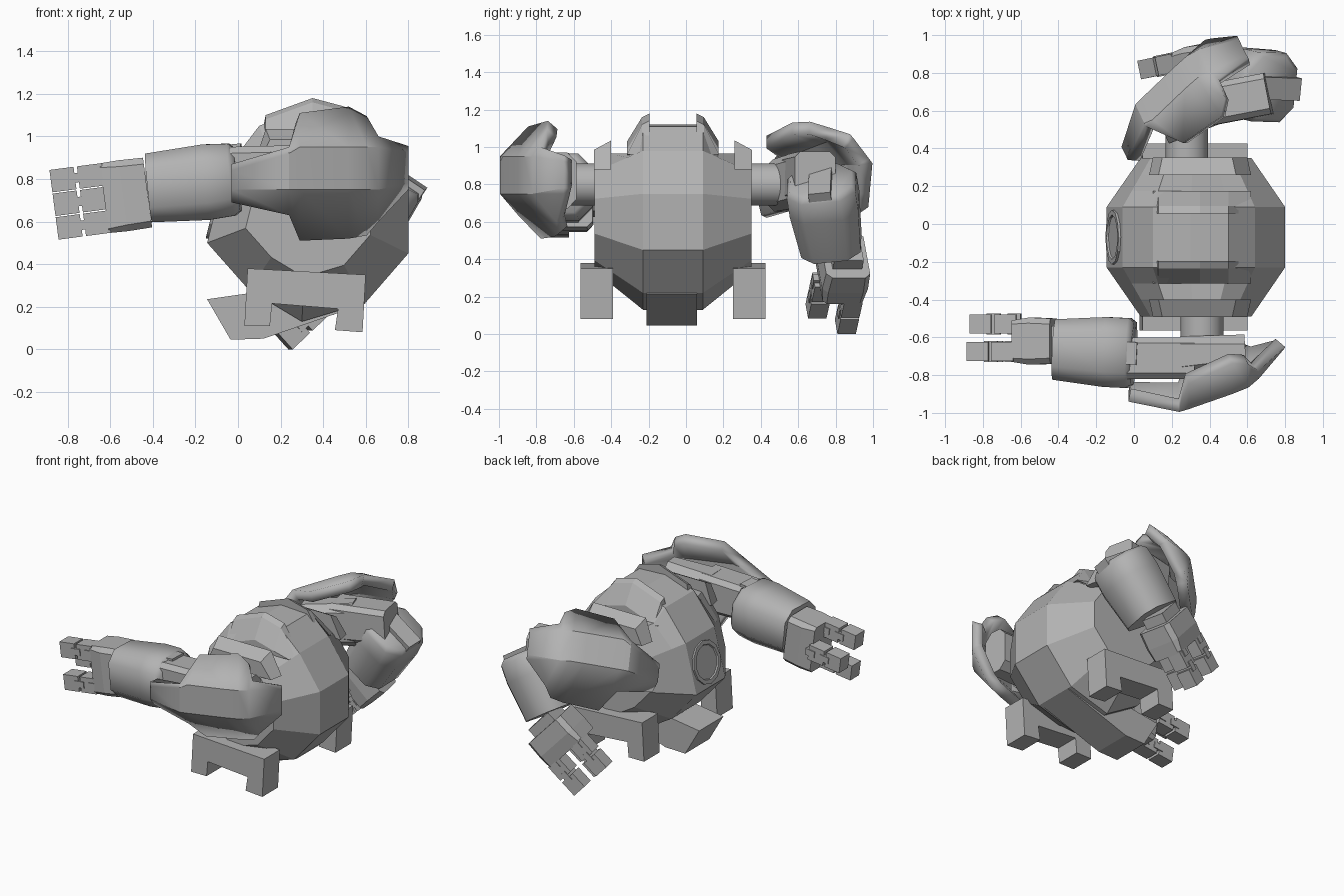
import bpy, bmesh, math
from mathutils import Matrix, Vector

cube = bpy.data.objects.get("Cube")
if cube:
    bpy.data.objects.remove(cube, do_unlink=True)

grey = bpy.data.materials.new("plain_grey")
grey.use_nodes = True
grey.diffuse_color = (0.45, 0.45, 0.45, 1)
grey.node_tree.nodes["Principled BSDF"].inputs["Base Color"].default_value = grey.diffuse_color

MID = -0.07  # side-to-side centre of the body


def finish(bm, name, smooth=0, recalc=True):
    """Turn the mesh into an object; smooth is the sharp-edge angle, 0 for flat."""
    if recalc:
        bmesh.ops.recalc_face_normals(bm, faces=bm.faces)
    mesh = bpy.data.meshes.new(name)
    bm.to_mesh(mesh)
    bm.free()
    mesh.materials.append(grey)
    obj = bpy.data.objects.new(name, mesh)
    bpy.context.collection.objects.link(obj)
    if smooth:
        bpy.ops.object.select_all(action='DESELECT')
        obj.select_set(True)
        bpy.context.view_layer.objects.active = obj
        bpy.ops.object.shade_smooth_by_angle(angle=math.radians(smooth))
    return obj


def loft(name, rings, matrix=Matrix(), smooth=0):
    """Skin a list of equal-length point rings and cap both ends."""
    bm = bmesh.new()
    rows = [[bm.verts.new(matrix @ Vector(p)) for p in ring] for ring in rings]
    n = len(rows[0])
    for a, b in zip(rows, rows[1:]):
        for i in range(n):
            j = (i + 1) % n
            bm.faces.new((a[i], a[j], b[j], b[i]))
    bm.faces.new(rows[0])
    bm.faces.new(rows[-1])
    return finish(bm, name, smooth)


def prism(name, profile, y0, y1):
    return loft(name, [[(x, y, z) for x, z in profile] for y in (y0, y1)])


def box(name, lo, hi, matrix=Matrix()):
    ring = lambda x: [(x, lo[1], lo[2]), (x, hi[1], lo[2]), (x, hi[1], hi[2]), (x, lo[1], hi[2])]
    return loft(name, [ring(lo[0]), ring(hi[0])], matrix)


def frame(origin, along, side):
    x = Vector(along).normalized()
    z = x.cross(Vector(side)).normalized()
    y = z.cross(x)
    m = Matrix((x, y, z)).transposed().to_4x4()
    m.translation = origin
    return m


def chamfered(x, hy, hz, c):
    """Rectangle with cut corners, across the local x axis."""
    pts = []
    for sy, sz, flip in ((1, 1, 0), (-1, 1, 1), (-1, -1, 0), (1, -1, 1)):
        pair = [(x, sy * hy, sz * (hz - c)), (x, sy * (hy - c), sz * hz)]
        pts += pair[::-1] if flip else pair
    return pts


# Torso: one faceted profile swept sideways, narrowing to each flank
hull = [(-.145, .5), (-.1, .68), (-.06, .84), (.1, 1.05), (.3, 1.12), (.5, 1.11),
        (.64, .98), (.8, .75), (.8, .45), (.6, .22), (.3, .13), (.05, .28)]


def hull_ring(d):
    s = 1 if abs(d) <= .16 else 1 - .38 * (abs(d) - .16) / .26
    top = .965 if .2 < abs(d) < .4 else 2
    return [(.33 + (x - .33) * s, MID + d, min(top, .68 + (z - .68) * s)) for x, z in hull]


loft("torso", [hull_ring(d) for d in (-.42, -.33, -.245, -.16, .16, .245, .33, .42)])

# Waist wedge beneath the torso
prism("waist_wedge", [(-.145, .235), (-.035, .045), (.12, .05), (.6, .215), (.4, .35), (.1, .27)],
      MID - .14, MID + .13)

# Chest ring with a recessed disc, nearly flush
ring_frame = frame((-.105, MID, .66), (-.97, 0, .24), (0, 1, 0))
loft("chest_ring", [[(h, r * math.cos(i * math.pi / 6), r * math.sin(i * math.pi / 6))
                     for i in range(12)]
                    for h, r in ((-.04, .145), (.012, .145), (.012, .118), (.003, .113))], ring_frame)

# Collar ridges, shoulder ridges and hip brackets on both flanks
crest = [(.1, .95), (.13, 1.1), (.35, 1.18), (.5, 1.14), (.62, .96)]
bracket = [(.045, .38), (.6, .35), (.585, .08), (.455, .09), (.47, .19), (.16, .215),
           (.15, .11), (.03, .11)]
for side, label in ((-1, "front"), (1, "back")):
    def crest_ring(d, drop):
        return [(x, MID + side * d, z - drop * (z > 1)) for x, z in crest]
    loft(label + "_collar_ridge", [crest_ring(.125, 0), crest_ring(.165, .02), crest_ring(.245, .15)])
    loft(label + "_shoulder_ridge",
         [[(.08 + t, MID + side * d, .88), (.13 + t, MID + side * d, z),
           (.54 - t, MID + side * d, z), (.62 - t, MID + side * d, .88)]
          for d, z, t in ((.33, 1.035, 0), (.422, .985, .02))])
    prism(label + "_hip_bracket", bracket, MID + side * .32, MID + side * .495)

# Shoulder axles
for label, x, y0, y1 in (("front", .36, -.7, -.4), ("back", .28, .3, .6)):
    loft(label + "_shoulder_axle",
         [[(x + .113 * math.cos(i * math.pi / 8), y, .8 + .113 * math.sin(i * math.pi / 8))
           for i in range(16)] for y in (y0, y1)], smooth=35)


# Shoulder shield: columns of x, depth, top and bottom, curling in above and below
shield = [(-.03, .94, .87, .69), (.24, .995, .95, .63), (.29, .98, 1.11, .51), (.52, .9, 1.14, .52),
          (.605, .866, 1.095, .535), (.66, .82, 1.0, .6), (.8, .655, .955, .75)]


def shoulder_shield(name, matrix, outward):
    bm = bmesh.new()
    cols = []
    for x, depth, top, bottom in shield:
        zs = (top, min(top - .03, .95), max(bottom + .03, .75), bottom)
        cols.append([bm.verts.new(matrix @ Vector(
            (x, -depth + .85 * max(0, z - .95, .75 - z), z))) for z in zs])
    for a, b in zip(cols, cols[1:]):
        for i in range(3):
            bm.faces.new((a[i], a[i + 1], b[i + 1], b[i]))
    bmesh.ops.recalc_face_normals(bm, faces=bm.faces)
    total = sum((f.normal * f.calc_area() for f in bm.faces), Vector())
    if total.dot(Vector(outward)) < 0:
        bmesh.ops.reverse_faces(bm, faces=bm.faces)
    obj = finish(bm, name, 24, recalc=False)
    mod = obj.modifiers.new("thickness", 'SOLIDIFY')
    mod.thickness = .07
    mod.offset = -1


def turn(degrees, axis):
    return Matrix.Rotation(math.radians(degrees), 4, axis)


shoulder_shield("front_shoulder_shield", Matrix(), (0, -1, 0))
# The back shield is mirrored, leaned inward, rolled and swung round its fold
mirror = Matrix.Translation((0, 2 * MID, 0)) @ Matrix.Scale(-1, 4, (0, 1, 0))
swing = (Matrix.Translation((.03, .61, .875)) @ turn(43, 'Z') @ turn(-14, 'Y') @ turn(38, 'X')
         @ turn(20, 'Z') @ Matrix.Translation((-.25, -.85, -.8)))
shoulder_shield("back_shoulder_shield", swing @ mirror, (-.7, .6, .4))


# Arms: shoulder block, upper arm, forearm, palm and jointed claw fingers
def finger(name, m, y, z):
    box(name + "_base", (.2, y - .05, z - .053), (.318, y + .05, z + .053), m)
    box(name + "_tip", (.334, y - .05, z - .053), (.448, y + .05, z + .053), m)
    for x in (.215, .325):
        box(name + "_hinge", (x - .035, y - .056, z - .022), (x + .035, y + .056, z + .022), m)


def arm(label, shoulder, upper, fore, hand):
    loft(label + "_shoulder_block", [chamfered(-.17, .1, .14, .04), chamfered(.17, .09, .15, .05)],
         shoulder)
    loft(label + "_upper_arm", [chamfered(0, .11, .13, .03), chamfered(.38, .11, .12, .03)], upper)
    loft(label + "_forearm",
         [chamfered(0, .165, .15, .08), chamfered(.03, .185, .17, .08), chamfered(.15, .185, .178, .08),
          chamfered(.42, .16, .162, .07)], fore, 50)
    box(label + "_elbow_joint", (-.03, -.06, -.1), (.1, .06, .165), fore)
    box(label + "_wrist", (-.06, -.08, -.1), (.03, .08, .1), hand)
    loft(label + "_palm", [chamfered(.005, .12, .165, .03), chamfered(.12, .125, .168, .03),
                           chamfered(.21, .11, .165, .02)], hand)
    finger(label + "_upper_finger", hand, .055, .112)
    finger(label + "_lower_finger", hand, .055, -.112)
    finger(label + "_thumb", hand, -.09, 0)


arm("front",
    frame((.42, -.685, .82), (1, .06, 0), (0, 1, 0)),
    frame((.32, -.71, .83), (-1, 0, 0), (0, -1, 0)),
    frame((0, -.685, .80), (-1, .05, -.1), (0, -1, 0)),
    frame((-.42, -.62, .737), (-.99, 0, -.13), (0, -1, 0)))
arm("back",
    frame((.32, .58, .81), (1, .35, .1), (-.35, 1, 0)),
    frame((.34, .62, .83), (.42, .08, .03), (0, 1, 0)),
    frame((.73, .72, .82), (-.28, .07, -.42), (.1, 1, .1)),
    frame((.47, .85, .425), (-.72, -.15, -.68), (-.2, 1, 0)))
